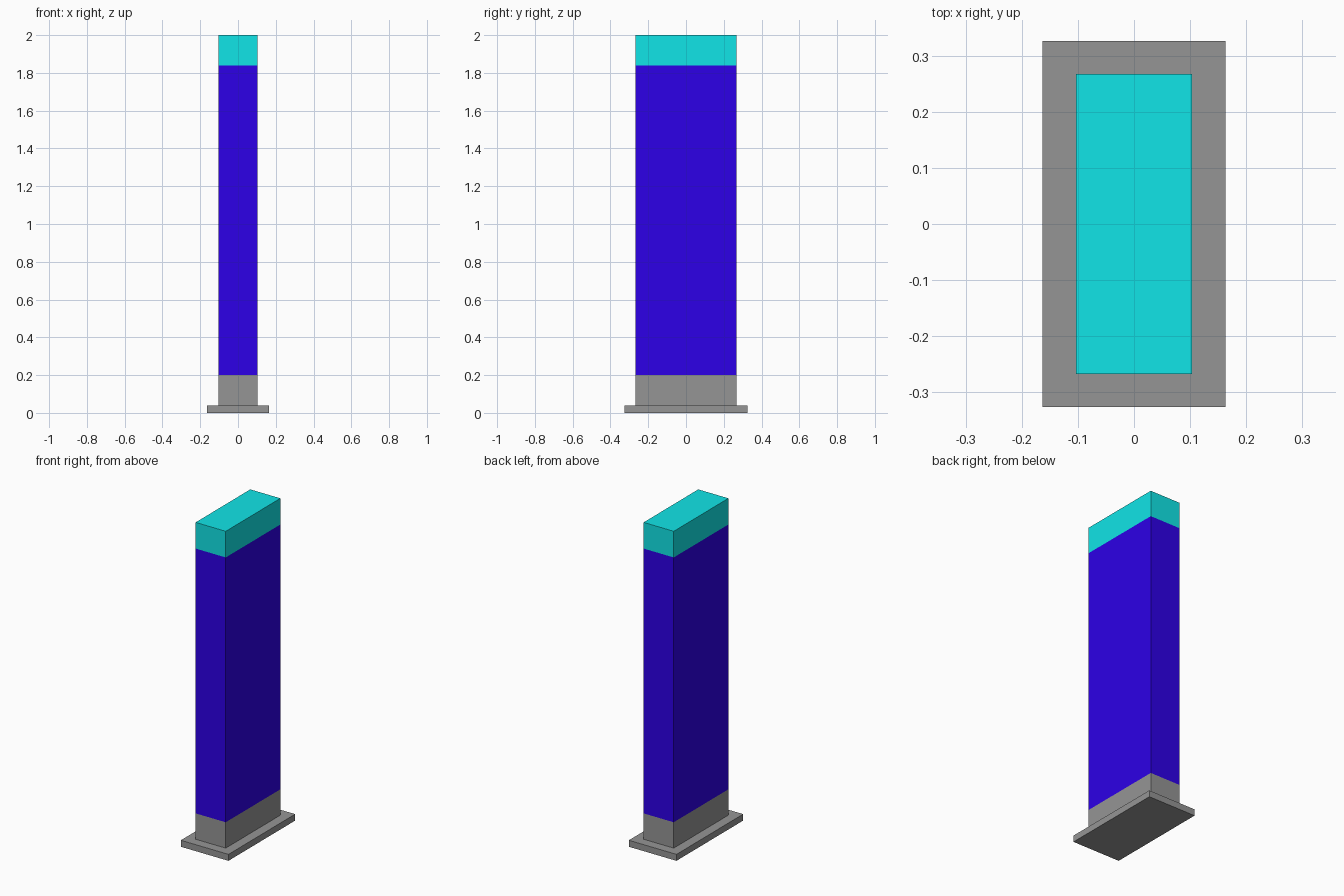
import bpy
import bmesh
from mathutils import Matrix, Vector

cube = bpy.data.objects.get("Cube")
if cube:
    bpy.data.objects.remove(cube, do_unlink=True)


def make_material(name, rgb):
    mat = bpy.data.materials.new(name)
    mat.use_nodes = True
    colour = (*rgb, 1.0)
    mat.diffuse_color = colour
    mat.node_tree.nodes["Principled BSDF"].inputs["Base Color"].default_value = colour
    return mat


def make_block(name, width, depth, bottom, top, bands):
    """Upright block; bands lists (material, upper height) from bottom to top."""
    bm = bmesh.new()
    centre = Vector((0, 0, (bottom + top) / 2))
    size = Vector((width, depth, top - bottom))
    bmesh.ops.create_cube(bm, size=1, matrix=Matrix.LocRotScale(centre, None, size))
    # Cut the walls where the colour changes
    for _, height in bands[:-1]:
        bmesh.ops.bisect_plane(bm, geom=bm.verts[:] + bm.edges[:] + bm.faces[:],
                               plane_co=(0, 0, height), plane_no=(0, 0, 1))
    for face in bm.faces:
        z = face.calc_center_median().z
        face.material_index = sum(z > height for _, height in bands[:-1])
    mesh = bpy.data.meshes.new(name)
    bm.to_mesh(mesh)
    bm.free()
    for mat, _ in bands:
        mesh.materials.append(mat)
    obj = bpy.data.objects.new(name, mesh)
    bpy.context.collection.objects.link(obj)
    return obj


grey = make_material("grey", (0.30, 0.30, 0.30))
blue = make_material("violet blue", (0.028, 0.0, 0.85))
cyan = make_material("cyan", (0.006, 0.85, 0.87))

# Flat foot plate
make_block("base_plate", 0.326, 0.652, 0, 0.04, [(grey, 0.04)])

# Tall slab with grey plinth, blue body and cyan cap
make_block("pillar", 0.206, 0.534, 0.04, 2, [(grey, 0.2), (blue, 1.838), (cyan, 2)])
